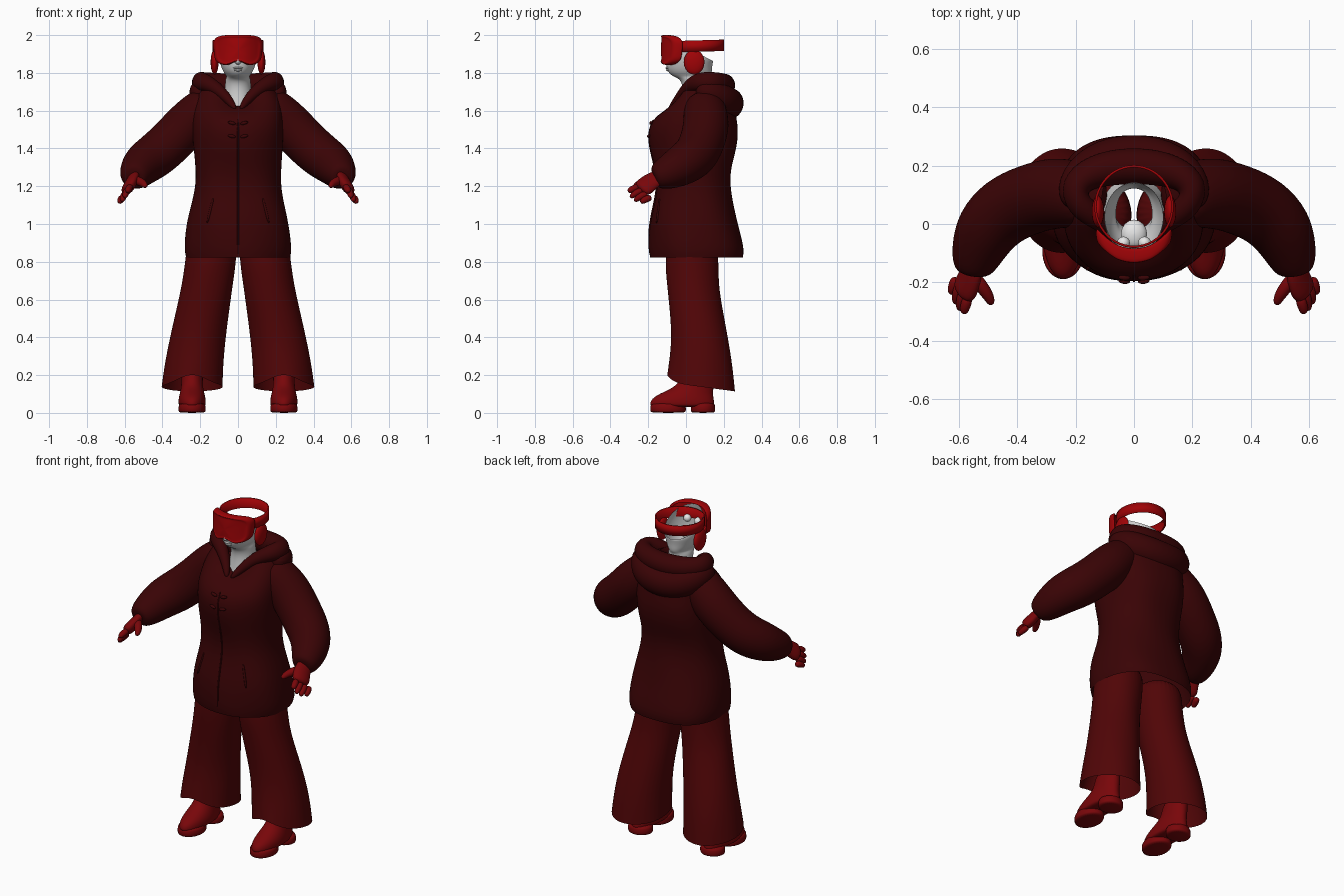
import bpy, bmesh
from math import sin, cos, pi, exp, copysign
from mathutils import Vector

if "Cube" in bpy.data.objects:
    bpy.data.objects.remove(bpy.data.objects["Cube"])


def material(name, r, g, b):
    m = bpy.data.materials.new(name)
    m.use_nodes = True
    m.diffuse_color = (r, g, b, 1)
    bsdf = m.node_tree.nodes["Principled BSDF"]
    bsdf.inputs["Base Color"].default_value = (r, g, b, 1)
    bsdf.inputs["Roughness"].default_value = 0.7
    return m


COAT = material("dark maroon cloth", .041, .001, .0015)
TROUSER = material("maroon cloth", .08, .0015, .002)
LEATHER = material("deep red leather", .19, .002, .003)
RED = material("bright red plastic", .35, .001, .002)
SKIN = material("pale grey skin", .62, .62, .62)
WHITE = material("white", .8, .8, .8)


def skin(name, rings, mat, caps=(True, True), mirror=False, sub=1):
    """Bridge a list of point rings into one smooth surface."""
    bm = bmesh.new()
    loops = [[bm.verts.new(p) for p in ring] for ring in rings]
    n = len(loops[0])
    for a, b in zip(loops, loops[1:]):
        for i in range(n):
            j = (i + 1) % n
            bm.faces.new((a[i], a[j], b[j], b[i]))
    for cap, loop in zip(caps, (loops[0], loops[-1])):
        if cap:
            bm.faces.new(loop)
    bmesh.ops.recalc_face_normals(bm, faces=bm.faces)
    for f in bm.faces:
        f.smooth = True
    me = bpy.data.meshes.new(name)
    bm.to_mesh(me)
    bm.free()
    me.materials.append(mat)
    ob = bpy.data.objects.new(name, me)
    bpy.context.collection.objects.link(ob)
    if sub:
        ob.modifiers.new("smooth", 'SUBSURF').levels = sub
        ob.modifiers["smooth"].render_levels = sub
    if mirror:
        ob.modifiers.new("mirror", 'MIRROR').use_mirror_merge = False
    return ob


def power(v, p):
    return copysign(abs(v) ** p, v)


def ring(z, cx, cy, rx, ry, tilt=0, drop=0, ripple=0, n=32, square=1):
    """Level oval; tilt raises the front, drop cuts a V into the front."""
    pts = []
    for i in range(n):
        a = 2 * pi * i / n
        k = 1 + ripple * sin(5 * a + z * 11)
        dz = -tilt * sin(a) - drop * max(0, -sin(a)) ** 6
        pts.append(Vector((cx + rx * k * power(cos(a), square),
                           cy + ry * k * power(sin(a), square), z + dz)))
    return pts


def tube(name, path, mat, mirror=False, n=14, flat=1, sub=2, normal=(0, 0, 1)):
    """Sweep an oval along (x, y, z, radius) points, flattened along normal."""
    pts = [Vector(p[:3]) for p in path]
    rings = []
    for i, p in enumerate(pts):
        t = (pts[min(i + 1, len(pts) - 1)] - pts[max(i - 1, 0)]).normalized()
        ref = Vector(normal)
        if abs(t.dot(ref)) > .95:
            ref = Vector((0, -1, 0))
        side = t.cross(ref).normalized()
        up = side.cross(t)
        r = path[i][3]
        rings.append([p + side * r * cos(2 * pi * k / n) + up * r * flat * sin(2 * pi * k / n)
                      for k in range(n)])
    return skin(name, rings, mat, mirror=mirror, sub=sub)


def ball(name, loc, size, mat, mirror=False, n=16):
    x, y, z = loc
    rx, ry, rz = size
    rings = [ring(z - rz * cos(a), x, y, rx * sin(a), ry * sin(a), n=n)
             for a in [pi * (i + .15) / 10.3 for i in range(11)]]
    return skin(name, rings, mat, mirror=mirror, sub=0)


def both_sides(half):
    return half + [(-x, y, z, r) for x, y, z, r in reversed(half[:-1])]


# Coat body, open at the hem and at a V neckline
SQUARE = .88
coat = [(.822, .058, .276, .246, 0), (.87, .058, .286, .255, 0),
        (1.0, .04, .272, .234, 0), (1.1, .04, .247, .21, 0), (1.2, .04, .225, .192, 0),
        (1.3, .037, .227, .2, 0), (1.4, .04, .236, .232, 0), (1.5, .04, .242, .24, 0),
        (1.57, .05, .242, .215, 0), (1.65, .08, .235, .175, .04),
        (1.72, .1, .2, .14, .09), (1.75, .08, .11, .11, .14)]
skin("coat_body", [ring(z, 0, cy, rx, ry, 0, d, .012, 40, SQUARE) for z, cy, rx, ry, d in coat],
     COAT, (False, False), sub=2)


def coat_front(x, z):
    """Depth of the coat front at a given x and height."""
    for a, b in zip(coat, coat[1:]):
        if a[0] <= z <= b[0]:
            f = (z - a[0]) / (b[0] - a[0])
            cy, rx, ry = [a[i] + f * (b[i] - a[i]) for i in (1, 2, 3)]
            return cy - ry * (1 - (x / rx) ** (2 / SQUARE)) ** (SQUARE / 2)
    return 0


# Front opening, slanted pocket seams and toggles
tube("coat_placket", [(0, coat_front(0, .83 + i * .073), .83 + i * .073, .005)
                      for i in range(11)], COAT, n=8)
tube("pocket_seams", [(x, coat_front(x, z), z, .007)
                      for x, z in ((.13, 1.14), (.145, 1.08), (.165, 1.0))], COAT, True, 8)
for z in (1.46, 1.53):
    y = coat_front(.03, z)
    tube("toggle", [(.012, y, z, .006), (.03, y - .002, z + .004, .012),
                    (.055, y + .002, z + .01, .006)], COAT, True, 8)

# Hood lying around the neck in two folds
tube("hood_collar", both_sides([
    (.012, -.09, 1.605, .012), (.05, -.04, 1.66, .026), (.115, .01, 1.722, .036),
    (.19, .06, 1.756, .05), (.212, .13, 1.752, .056), (.14, .185, 1.74, .062),
    (0, .205, 1.73, .066)]), COAT)
tube("hood_drape", both_sides([
    (.2, .05, 1.715, .045), (.212, .13, 1.7, .068), (.14, .215, 1.65, .074),
    (0, .242, 1.63, .078)]), COAT, flat=1.1)

# Sleeves puffed above the cuffs
tube("sleeves", [(.14, .1, 1.655, .095), (.19, .1, 1.605, .115), (.27, .11, 1.525, .125),
                 (.36, .085, 1.43, .122), (.44, .05, 1.36, .122), (.507, -.015, 1.315, .114),
                 (.54, -.1, 1.27, .092), (.553, -.155, 1.25, .07), (.555, -.17, 1.245, .045)],
     COAT, True, 20)

# Gloves, fingers fanned from index (front) to little (rear, lower)
PALM = (.76, 0, .64)
tube("glove_palms", [(.553, -.13, 1.255, .048), (.56, -.18, 1.23, .052),
                     (.576, -.215, 1.2, .06), (.59, -.245, 1.178, .05)],
     LEATHER, True, 12, .55, normal=PALM)
for i, name in enumerate(("index", "middle", "ring", "little")):
    reach = (0, .012, .012, 0)[i]
    x, y, z = .568 + i * .014, -.248 + i * .022, 1.2 - i * .019
    tube(name + "_fingers", [(x, y, z, .02),
                             (x + .012, y - .036, z - .014, .02),
                             (x + .017, y - .06 - reach, z - .03 - reach, .014)],
         LEATHER, True, 8)
tube("thumbs", [(.55, -.18, 1.235, .026), (.518, -.22, 1.225, .025),
                (.495, -.255, 1.21, .02), (.488, -.278, 1.197, .011)], LEATHER, True, 8)

# Wide trousers with open hems raised at the front
legs = [(.95, .135, .04, .13, .13), (.82, .142, .03, .135, .142), (.7, .158, .035, .135, .138),
        (.6, .176, .045, .138, .138), (.4, .214, .075, .148, .148), (.25, .234, .078, .156, .17),
        (.138, .242, .08, .162, .18, .024, -.04)]
skin("trouser_legs", [ring(*r, ripple=.008) for r in legs], TROUSER, (True, False), True, 2)

# Boots with separate sole and heel
boot = [(.03, .243, -.02, .064, .165), (.045, .243, -.02, .073, .172), (.075, .243, -.018, .072, .165),
        (.1, .243, .0, .066, .143), (.125, .243, .03, .06, .115), (.16, .243, .058, .056, .09),
        (.25, .243, .07, .058, .082)]
skin("boots", [ring(*r) for r in boot], LEATHER, mirror=True, sub=2)
for name, cy, ry in (("boot_soles", -.095, .095), ("boot_heels", .09, .065)):
    skin(name, [ring(z, .243, cy, .072 * s, ry * s) for z, s in
                ((0, .96), (.008, 1), (.04, 1), (.055, .9))], LEATHER, mirror=True)

# Neck and open-topped head shell, higher at the face
head = [(1.54, .055, .11, .105, 0), (1.65, .055, .08, .08, 0), (1.72, .055, .068, .07, 0),
        (1.768, .045, .068, .075, 0), (1.78, .032, .058, .1, 0), (1.8, .022, .075, .115, 0),
        (1.83, .016, .089, .122, .005), (1.87, .018, .1, .124, .02), (1.9, .02, .103, .124, .04),
        (1.925, .024, .1, .118, .062)]
skin("head_shell", [ring(z, 0, cy, rx, ry, t) for z, cy, rx, ry, t in head],
     SKIN, (False, False), sub=2)
ball("nose", (0, -.112, 1.862), (.017, .022, .018), SKIN)
ball("upper_lip", (0, -.098, 1.826), (.026, .011, .006), SKIN)
ball("lower_lip", (0, -.094, 1.815), (.022, .012, .007), SKIN)
ball("eyeballs", (.036, -.065, 1.905), (.022, .022, .022), WHITE, True)
ball("mouth_lining", (0, -.035, 1.835), (.045, .05, .03), WHITE)


# Curved goggles with a nose notch
def goggle_ring(s, dy, n=48):
    pts = []
    for i in range(n):
        a = 2 * pi * i / n
        u, v = power(cos(a), .5), power(sin(a), .5)
        x = .129 * s * u * (1 + .05 * v)
        z = 1.92 + .081 * s * v
        if v < 0:
            z += .03 * s * -v * exp(-(x / .03) ** 2)
        pts.append(Vector((x, -.132 + dy + 4.5 * x * x, z)))
    return pts


skin("goggles", [goggle_ring(s, dy) for s, dy in
                 ((.88, .045), (.97, .045), (1, .035), (1, .006), (.95, -.004), (.88, -.004),
                  (.85, 0), (.7, 0), (.5, 0), (.3, 0), (.1, 0), (.02, 0))],
     RED, (False, True))

# Strap loop and ear pads
strap = []
for dr, dz in ((0, -.03), (.008, -.03), (.008, .03), (0, .03), (0, -.03)):
    strap.append(ring(1.942, 0, .06, .128 + dr, .134 + dr, -.004, n=48))
    for p in strap[-1]:
        p.z += dz
skin("goggle_strap", strap, RED, (False, False), sub=0)
ball("ear_pads", (.124, .043, 1.857), (.021, .055, .066), RED, True, 24)
